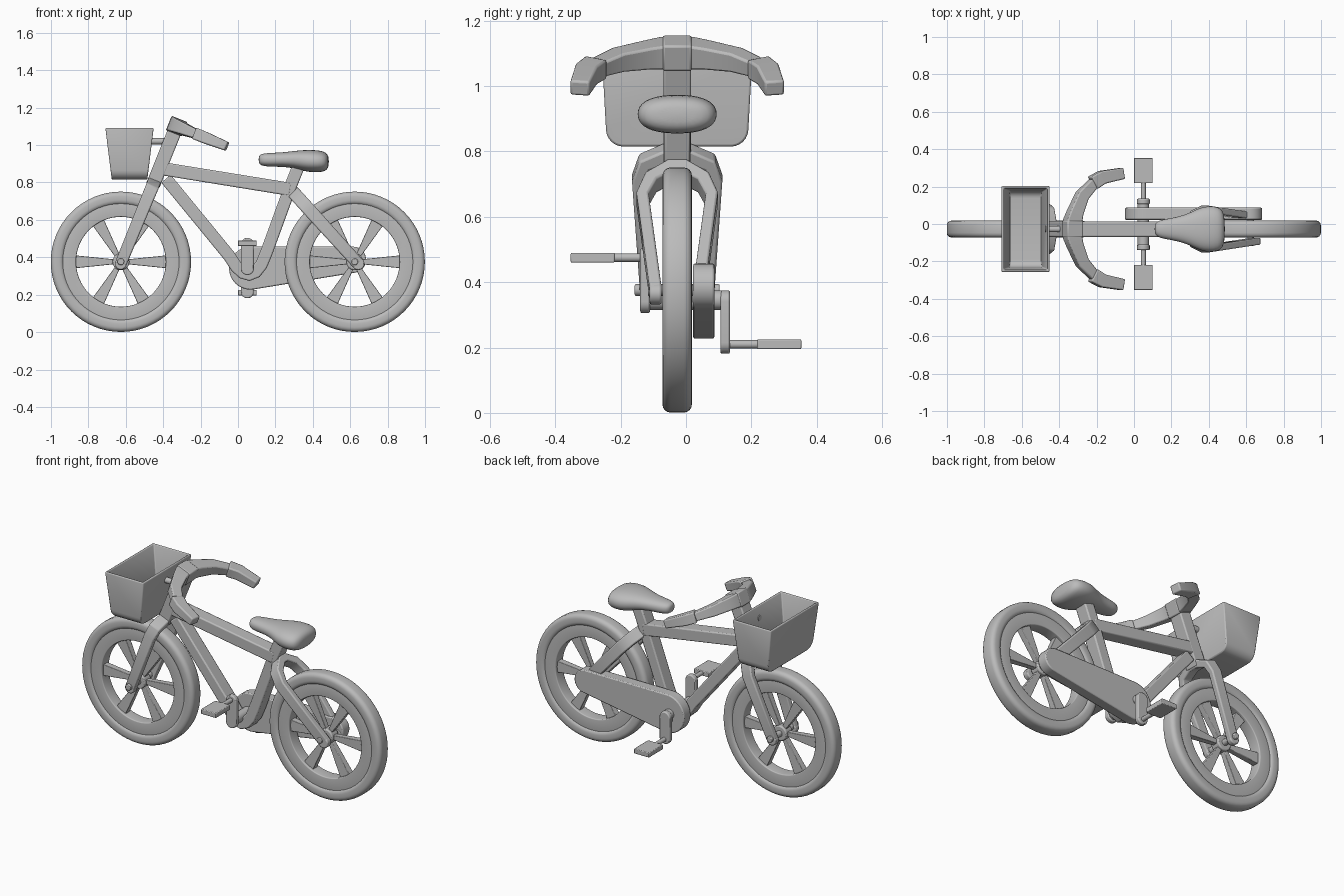
import bpy, bmesh, math
from mathutils import Vector

if "Cube" in bpy.data.objects:
    bpy.data.objects.remove(bpy.data.objects["Cube"])

CY = -0.027                      # centre plane of the bicycle
Y = Vector((0, 1, 0))
WHEELS = {"front": -0.626, "rear": 0.624}
HUB_Z, TAU = 0.376, math.tau

grey = bpy.data.materials.new("plain grey")
grey.use_nodes = True
COLOUR = (0.5, 0.5, 0.5, 1)
grey.diffuse_color = COLOUR
grey.node_tree.nodes["Principled BSDF"].inputs["Base Color"].default_value = COLOUR


def finish(name, bm, bevel=0.0, angle=35):
    bmesh.ops.recalc_face_normals(bm, faces=bm.faces)
    mesh = bpy.data.meshes.new(name)
    bm.to_mesh(mesh)
    bm.free()
    obj = bpy.data.objects.new(name, mesh)
    bpy.context.collection.objects.link(obj)
    mesh.materials.append(grey)
    if bevel:
        mod = obj.modifiers.new("soft edges", 'BEVEL')
        mod.width, mod.segments, mod.limit_method = bevel, 2, 'ANGLE'
        mod.angle_limit = math.radians(40)
    bpy.ops.object.select_all(action='DESELECT')
    obj.select_set(True)
    bpy.context.view_layer.objects.active = obj
    bpy.ops.object.shade_smooth_by_angle(angle=math.radians(angle))
    return obj


def loft(bm, rings, closed=False):
    """Skin a list of vertex rings; cap the ends unless closed."""
    rings = [[bm.verts.new(p) for p in r] for r in rings]
    n = len(rings[0])
    for a, b in zip(rings, rings[1:] + (rings[:1] if closed else [])):
        for i in range(n):
            j = (i + 1) % n
            bm.faces.new((a[i], a[j], b[j], b[i]))
    if not closed:
        bm.faces.new(rings[0])
        bm.faces.new(rings[-1])


def sweep(bm, path, n, sizes):
    """Rectangular bar on a path: sizes are (along n, across n)."""
    path = [Vector(p) for p in path]
    rings = []
    for i, p in enumerate(path):
        t0 = (p - path[i - 1]).normalized() if i else None
        t1 = (path[i + 1] - p).normalized() if i < len(path) - 1 else None
        t = ((t0 or t1) + (t1 or t0)).normalized()
        mitre = 1 / max(0.6, t.dot(t1 or t0))
        side = n.cross(t).normalized() * mitre
        a, b = sizes[i] if isinstance(sizes, list) else sizes
        rings.append([p + n * a / 2 * u + side * b / 2 * v
                      for u, v in ((-1, -1), (1, -1), (1, 1), (-1, 1))])
    loft(bm, rings)


def bar(name, path, n, sizes, bevel=0.007):
    bm = bmesh.new()
    sweep(bm, path, n, sizes)
    return finish(name, bm, bevel)


def side_path(pts):
    return [(x, CY, z) for x, z in pts]


def hull(name, circles, y0, y1, bevel=0.006, seg=32):
    """Plate wrapped around circles (x, z, r), spanning y0 to y1."""
    bm = bmesh.new()
    for x, z, r in circles:
        for k in range(seg):
            a = TAU * k / seg
            for y in (y0, y1):
                bm.verts.new((x + r * math.cos(a), y, z + r * math.sin(a)))
    bmesh.ops.convex_hull(bm, input=bm.verts)
    bmesh.ops.dissolve_limit(bm, angle_limit=0.01, verts=bm.verts, edges=bm.edges)
    return finish(name, bm, bevel)


def rounded_ring(name, x, r0, r1, half, corner, seg=64):
    """Wheel ring with a rounded rectangular section."""
    rm, rh = (r0 + r1) / 2, (r1 - r0) / 2
    section = []
    for cx, cy, start in ((1, 1, 0), (-1, 1, 1), (-1, -1, 2), (1, -1, 3)):
        for k in range(5):
            a = (start + k / 4) * TAU / 4
            section.append((rm + cx * (rh - corner) + corner * math.cos(a),
                            CY + cy * (half - corner) + corner * math.sin(a)))
    bm = bmesh.new()
    loft(bm, [[(x + r * math.cos(a), y, HUB_Z + r * math.sin(a)) for r, y in section]
              for a in (TAU * k / seg for k in range(seg))], closed=True)
    finish(name, bm, angle=50)


# Wheels
for end, x in WHEELS.items():
    rounded_ring(end + "_tire", x, 0.305, 0.375, 0.045, 0.025)
    rounded_ring(end + "_rim", x, 0.24, 0.315, 0.036, 0.006)
    bm = bmesh.new()
    for k in range(6):
        d = Vector((math.cos(TAU * k / 6), 0, math.sin(TAU * k / 6)))
        hub = Vector((x, CY, HUB_Z))
        sweep(bm, [hub + d * 0.03, hub + d * 0.25], Y, [(0.03, 0.025), (0.04, 0.07)])
    finish(end + "_spokes", bm, 0.003)
    hull(end + "_hub", [(x, HUB_Z, 0.045)], CY - 0.03, CY + 0.03)
    reach = 0.13 if end == "front" else 0.09
    hull(end + "_axle", [(x, HUB_Z, 0.018)], CY - reach, CY + reach, 0.004)

# Steering axis
low, top = Vector((-0.445, CY, 0.81)), Vector((-0.313, CY, 1.138))
axis = (top - low).normalized()
forward = Y.cross(axis)


def arch(name, foot, head, legs, sizes):
    """Two-legged arch: legs holds (height along the arch, half spread)."""
    foot, head = Vector(foot), Vector(head)
    up = (head - foot).normalized()
    right = [foot + up * s - Y * t for s, t in legs]
    left = [foot + up * s + Y * t for s, t in reversed(legs)]
    bar(name, right + left, Y.cross(up), sizes + sizes[::-1])
    for tag, t in (("right", -legs[0][1]), ("left", legs[0][1])):
        w = sizes[0][1] / 2
        hull(f"{name}_{tag}_end", [(foot.x, foot.z, sizes[0][0] / 2)],
             CY + t - w, CY + t + w)


arch("fork", (-0.627, CY, 0.365), low,
     [(0, 0.096), (0.38, 0.12), (0.435, 0.10), (0.465, 0.03)],
     [(0.062, 0.034), (0.068, 0.036), (0.07, 0.04), (0.07, 0.045)])
arch("rear_stays", (0.643, CY, 0.365), (0.28, CY, 0.765),
     [(0, 0.066), (0.39, 0.106), (0.46, 0.08), (0.505, 0.02)],
     [(0.066, 0.037), (0.07, 0.037), (0.07, 0.042), (0.07, 0.045)])

# Frame
bar("head_tube", [low - axis * 0.03, top], Y, (0.085, 0.075))
bar("top_tube", side_path([(-0.40, 0.873), (0.28, 0.763)]), Y, (0.083, 0.07))
bar("lower_frame_tube", side_path(
    [(-0.385, 0.82), (-0.045, 0.405), (-0.01, 0.35), (0.025, 0.318), (0.06, 0.308),
     (0.095, 0.322), (0.125, 0.36), (0.15, 0.42), (0.285, 0.79), (0.325, 0.89)]),
    Y, (0.08, 0.066))

# Handlebar
centre = top - axis * 0.04
half_bar = [(0, 0.045), (0.015, 0.09), (0.055, 0.18), (0.125, 0.25)]
bar_pts = [centre + forward * d - Y * t for d, t in reversed(half_bar)]
bar_pts += [centre + forward * d + Y * t for d, t in half_bar]
half_sizes = [(0.078, 0.085), (0.072, 0.075), (0.062, 0.065), (0.048, 0.055)]
bar("handlebar", bar_pts, axis, half_sizes[::-1] + half_sizes)
bar("handlebar_clamp", [centre - Y * 0.045, centre + Y * 0.045], axis, (0.084, 0.092))
for tag, s in (("right", -1), ("left", 1)):
    bar(tag + "_grip", [centre + forward * 0.115 + Y * s * 0.247,
                        centre + forward * 0.17 + Y * s * 0.277,
                        centre + forward * 0.29 + Y * s * 0.298],
        axis, [(0.064, 0.075), (0.062, 0.07), (0.048, 0.06)])

# Saddle
sections = [(0.11, 0.02, 0.905, 0.94), (0.122, 0.042, 0.89, 0.953),
            (0.16, 0.053, 0.884, 0.958), (0.24, 0.066, 0.884, 0.961),
            (0.30, 0.088, 0.876, 0.969), (0.35, 0.115, 0.86, 0.974),
            (0.40, 0.125, 0.853, 0.975), (0.45, 0.12, 0.855, 0.97),
            (0.475, 0.10, 0.865, 0.957), (0.486, 0.055, 0.89, 0.935)]
bm = bmesh.new()
rings = []
for x, w, z0, z1 in sections:
    ring = []
    for k in range(20):
        c, s = math.cos(TAU * k / 20), math.sin(TAU * k / 20)
        ring.append((x, CY + w * math.copysign(abs(c) ** 0.85, c),
                     (z0 + z1) / 2 + (z1 - z0) / 2 * math.copysign(abs(s) ** 0.85, s)))
    rings.append(ring)
loft(bm, rings)
saddle = finish("saddle", bm, angle=70)
saddle.modifiers.new("smooth", 'SUBSURF').levels = 1

# Basket: open tapered box with rounded lower ends
bm = bmesh.new()
bmesh.ops.create_cube(bm, size=1)
for v in bm.verts:
    high = v.co.z > 0
    v.co = (-0.58 + v.co.x * (0.258 if high else 0.19),
            CY + v.co.y * (0.46 if high else 0.43), 1.09 if high else 0.815)
ends = [e for e in bm.edges if all(v.co.z < 1 for v in e.verts)
        and abs(e.verts[0].co.y - e.verts[1].co.y) < 0.01]
bmesh.ops.bevel(bm, geom=ends, offset=0.05, segments=6, profile=0.5, affect='EDGES')
bm.normal_update()
lid = [f for f in bm.faces if f.normal.z > 0.9]
bmesh.ops.delete(bm, geom=lid, context='FACES_ONLY')
basket = finish("basket", bm)
shell = basket.modifiers.new("wall", 'SOLIDIFY')
shell.thickness, shell.offset = 0.018, -1
edge = basket.modifiers.new("soft edges", 'BEVEL')
edge.width, edge.segments, edge.angle_limit = 0.006, 2, math.radians(40)
bm = bmesh.new()
loft(bm, [[(x, CY + 0.017 * math.cos(TAU * k / 16), 1.02 + 0.017 * math.sin(TAU * k / 16))
           for k in range(16)] for x in (-0.475, -0.35)])
finish("basket_bracket", bm)

# Drive: chain case, crank arms and pedals
hull("chain_case", [(0.067, 0.342, 0.115), (0.615, 0.387, 0.07)], 0.022, 0.087)
hull("crank_axle", [(0.05, 0.345, 0.03)], -0.115, 0.11, 0.003)
for tag, s, y, z in (("right", -1, -0.125, 0.475), ("left", 1, 0.12, 0.21)):
    hull(tag + "_crank", [(0.05, 0.34, 0.035), (0.05, z - 0.005 * s * -1, 0.034)],
         y - 0.015, y + 0.015)
    inner, outer = sorted((y, s * 0.30))
    hull(tag + "_pedal_pin", [(0.05, z, 0.013)], inner, outer, 0, 16)
    bar(tag + "_pedal", [(0.05, s * 0.218, z), (0.05, s * 0.353, z)],
        Vector((0, 0, 1)), (0.03, 0.1), 0.004)
